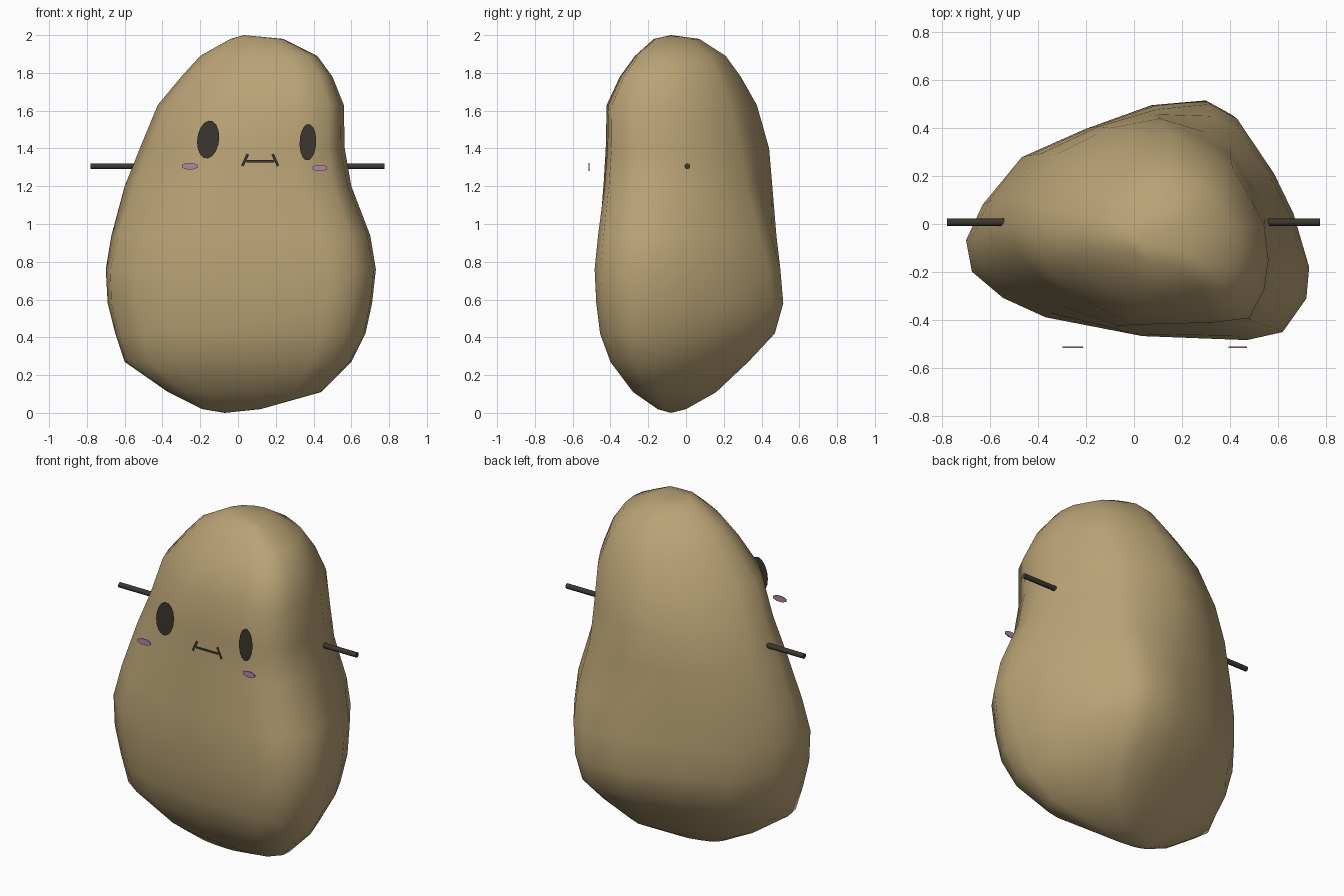
import bpy, bmesh, math

if "Cube" in bpy.data.objects:
    bpy.data.objects.remove(bpy.data.objects["Cube"])


def material(name, rgb):
    m = bpy.data.materials.new(name)
    m.diffuse_color = (*rgb, 1)
    m.use_nodes = True
    m.node_tree.nodes["Principled BSDF"].inputs["Base Color"].default_value = m.diffuse_color
    return m


TAN = material("potato tan", (0.49, 0.367, 0.181))
DARK = material("dark brown", (0.045, 0.037, 0.031))
PINK = material("blush pink", (0.46, 0.24, 0.37))


def finish(bm, name, mat, smooth=None):
    bmesh.ops.recalc_face_normals(bm, faces=bm.faces) if smooth else None
    me = bpy.data.meshes.new(name)
    bm.to_mesh(me)
    bm.free()
    me.materials.append(mat)
    ob = bpy.data.objects.new(name, me)
    bpy.context.collection.objects.link(ob)
    if smooth:
        bpy.context.view_layer.objects.active = ob
        ob.select_set(True)
        bpy.ops.object.shade_smooth_by_angle(angle=math.radians(smooth))
        ob.select_set(False)
    return ob


# Plan outlines of the belly and of the head, point for point
BELLY = [(-.70, -.07), (-.68, -.2), (-.55, -.31), (-.37, -.39), (.05, -.465), (.48, -.485),
         (.62, -.45), (.72, -.31), (.73, -.18), (.66, .05), (.58, .22), (.42, .46),
         (.31, .52), (.08, .5), (-.2, .4), (-.47, .28), (-.63, .08)]
HEAD = [(-.55, 0), (-.5, -.13), (-.4, -.23), (-.28, -.31), (-.08, -.41), (.3, -.40),
        (.48, -.38), (.55, -.25), (.57, -.12), (.55, .04), (.48, .17), (.40, .3),
        (.3, .36), (.1, .45), (-.12, .41), (-.35, .3), (-.5, .13)]

# Height, then x and y extents of each ring
LEVELS = [(.02, -.19, .12, -.15, .0), (.11, -.37, .44, -.28, .16), (.27, -.60, .60, -.40, .33),
          (.42, -.65, .675, -.455, .47), (.58, -.69, .71, -.475, .515),
          (.76, -.70, .73, -.485, .51), (.94, -.67, .70, -.47, .49),
          (1.2, -.60, .60, -.44, .46), (1.4, -.52, .565, -.425, .44),
          (1.63, -.425, .56, -.42, .375), (1.78, -.30, .50, -.35, .29),
          (1.89, -.20, .42, -.27, .21), (1.98, -.04, .24, -.17, .07)]


def unit(pts):
    xs, ys = zip(*pts)
    return [((x - min(xs)) / (max(xs) - min(xs)), (y - min(ys)) / (max(ys) - min(ys)))
            for x, y in pts]


# Body: lofted rings closed by a fan at each end
belly, head = unit(BELLY), unit(HEAD)
n = len(belly)
bm = bmesh.new()
rings = []
for z, x0, x1, y0, y1 in LEVELS:
    t = min(1, max(0, (z - 0.7) / 0.6))
    ring = []
    for (ax, ay), (bx, by) in zip(belly, head):
        u, v = ax + (bx - ax) * t, ay + (by - ay) * t
        ring.append(bm.verts.new((x0 + (x1 - x0) * u, y0 + (y1 - y0) * v, z)))
    rings.append(ring)
for a, b in zip(rings, rings[1:]):
    for i in range(n):
        j = (i + 1) % n
        bm.faces.new((a[i], a[j], b[j], b[i]))
bottom, top = bm.verts.new((-.07, -.08, 0)), bm.verts.new((.03, -.08, 2.0))
for i in range(n):
    j = (i + 1) % n
    bm.faces.new((bottom, rings[0][j], rings[0][i]))
    bm.faces.new((top, rings[-1][i], rings[-1][j]))
finish(bm, "body", TAN, 75)


# Flat face details facing the front
def oval(name, mat, x, y, z, rx, rz, tilt=0, sides=16, thick=0):
    bm = bmesh.new()
    pts = []
    for k in range(sides):
        a = math.tau * (k + .5) / sides
        px, pz = rx * math.cos(a), rz * math.sin(a)
        pts.append(bm.verts.new((x + px * math.cos(tilt) - pz * math.sin(tilt), y,
                                 z + px * math.sin(tilt) + pz * math.cos(tilt))))
    f = bm.faces.new(pts)
    if thick:
        ext = bmesh.ops.extrude_face_region(bm, geom=[f], use_keep_orig=True)["geom"]
        for v in ext:
            if isinstance(v, bmesh.types.BMVert):
                v.co.y += thick
        bmesh.ops.recalc_face_normals(bm, faces=bm.faces)
    finish(bm, name, mat)


oval("left_eye", DARK, -.158, -.456, 1.447, .058, .101, -.12)
oval("right_eye", DARK, .37, -.456, 1.433, .044, .097, -.04)
oval("left_cheek", PINK, -.255, -.516, 1.306, .046, .018, 0, 8, .006)
oval("right_cheek", PINK, .432, -.516, 1.297, .042, .018, 0, 8, .006)

# Mouth: a bar with a slanted tick at each end
bm = bmesh.new()
for (xa, za), (xb, zb) in [((.045, 1.333), (.19, 1.333)), ((.023, 1.307), (.052, 1.37)),
                           ((.212, 1.307), (.183, 1.37))]:
    d = math.hypot(xb - xa, zb - za)
    ox, oz = -(zb - za) / d * .007, (xb - xa) / d * .007
    quad = [(xa - ox, za - oz), (xb - ox, zb - oz), (xb + ox, zb + oz), (xa + ox, za + oz)]
    bm.faces.new([bm.verts.new((x, -.456, z)) for x, z in quad])
finish(bm, "mouth", DARK)

# Stick arms
for name, xa, xb in (("left_arm", -.78, -.52), ("right_arm", .53, .775)):
    bm = bmesh.new()
    bmesh.ops.create_cone(bm, cap_ends=True, segments=10, radius1=.015, radius2=.015,
                          depth=xb - xa)
    for v in bm.verts:
        v.co = ((xa + xb) / 2 + v.co.z, .007 + v.co.y, 1.305 + v.co.x)
    finish(bm, name, DARK, 40)
